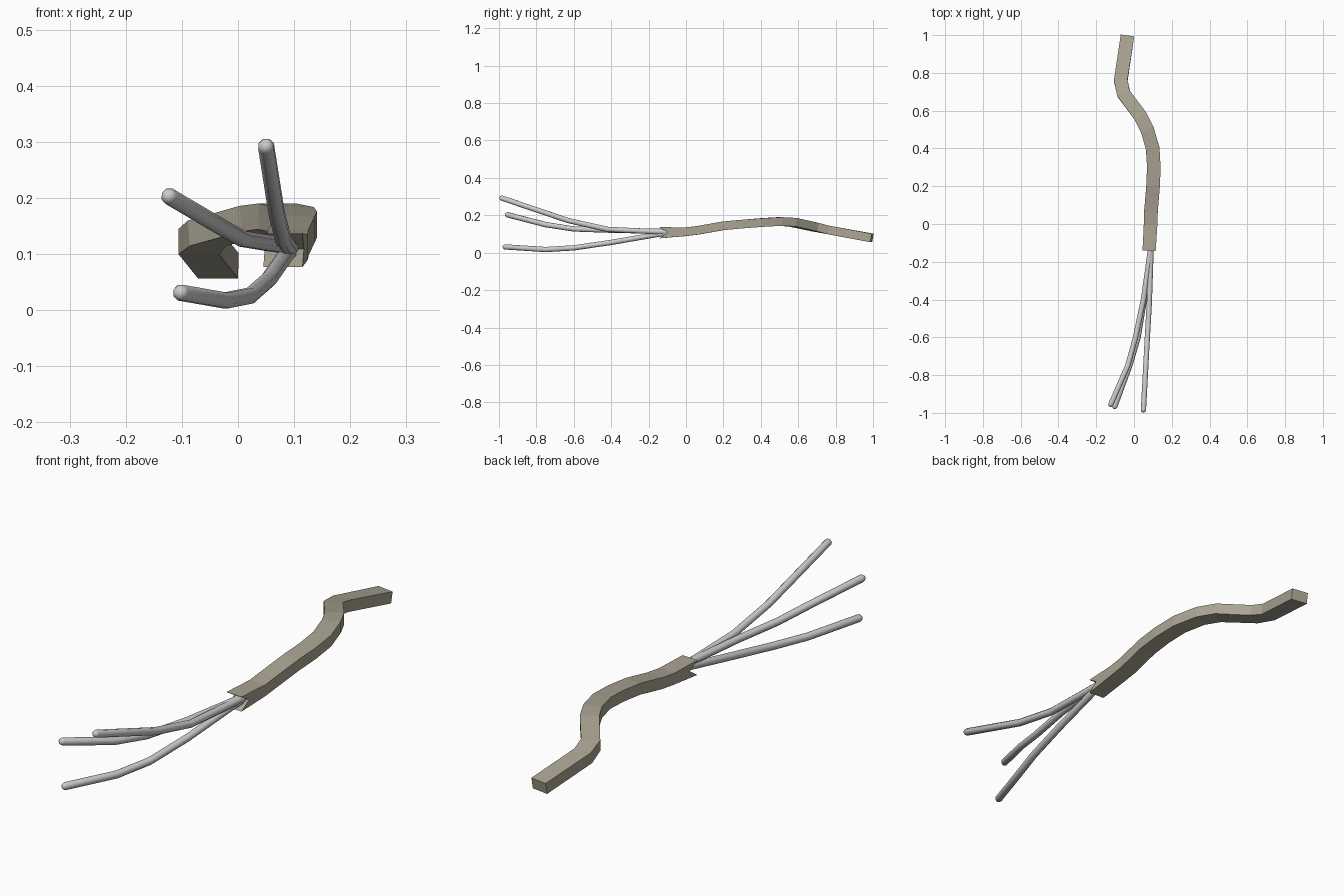
import bpy, bmesh, math
from mathutils import Vector

if "Cube" in bpy.data.objects:
    bpy.data.objects.remove(bpy.data.objects["Cube"])


def tangent(pts, i):
    a = pts[max(i - 1, 0)]
    b = pts[min(i + 1, len(pts) - 1)]
    c = pts[i]
    t = Vector((0, 0, 0))
    if a != c:
        t += (c - a).normalized()
    if b != c:
        t += (b - c).normalized()
    return t.normalized()


def sweep(name, pts, sections):
    """Loft closed sections (side, up, along) along a path; returns object."""
    pts = [Vector(p) for p in pts]
    bm = bmesh.new()
    rings = []
    for i, p in enumerate(pts):
        t = tangent(pts, i)
        side = t.cross(Vector((0, 0, 1))).normalized()
        up = side.cross(t)
        rings.append([bm.verts.new(p + side * s + up * u + t * a)
                      for s, u, a in sections[i]])
    n = len(rings[0])
    for r0, r1 in zip(rings, rings[1:]):
        for k in range(n):
            bm.faces.new((r0[k], r0[(k + 1) % n], r1[(k + 1) % n], r1[k]))
    if n == 6:  # sheath ends: two quads meeting on the middle line
        for r in (rings[0], rings[-1]):
            bm.faces.new((r[0], r[1], r[2], r[3]))
            bm.faces.new((r[3], r[4], r[5], r[0]))
    else:
        for r in (rings[0], rings[-1]):
            bm.faces.new(r)
    bmesh.ops.recalc_face_normals(bm, faces=bm.faces)
    me = bpy.data.meshes.new(name)
    bm.to_mesh(me)
    bm.free()
    ob = bpy.data.objects.new(name, me)
    bpy.context.collection.objects.link(ob)
    return ob


# Rectangular sheath with a V-notched front mouth
def box_section(w, h, notch=0.0):
    return [(w, 0, notch), (w, h, 0), (-w, h, 0),
            (-w, 0, notch), (-w, -h, 0), (w, -h, 0)]


path = [(0.08, -0.14, 0.107), (0.088, 0.0, 0.112), (0.09, 0.07, 0.121),
        (0.101, 0.2, 0.144), (0.105, 0.3, 0.153), (0.099, 0.4, 0.161),
        (0.07, 0.5, 0.167), (0.035, 0.57, 0.163), (-0.055, 0.69, 0.137),
        (-0.07, 0.76, 0.122), (-0.035, 0.994, 0.079)]
sections = [box_section(0.035, 0.03, 0.045)]
sections += [box_section(0.036, 0.023)] * (len(path) - 1)
sheath = sweep("cable_sheath", path, sections)
mat = bpy.data.materials.new("sheath_tan")
mat.diffuse_color = (0.40, 0.37, 0.29, 1)
mat.use_nodes = True
mat.node_tree.nodes["Principled BSDF"].inputs["Base Color"].default_value = mat.diffuse_color
sheath.data.materials.append(mat)


# Three bare wires with rounded tips
def circle(r, n=8):
    return [(r * math.cos((k + 0.5) * math.tau / n),
             r * math.sin((k + 0.5) * math.tau / n), 0) for k in range(n)]


wires = {
    "wire_upper": [(0.095, -0.06, 0.112), (0.09, -0.15, 0.112),
                   (0.081, -0.42, 0.125), (0.069, -0.63, 0.172),
                   (0.05, -0.985, 0.292)],
    "wire_middle": [(0.095, -0.06, 0.115), (0.085, -0.15, 0.115),
                    (0.05, -0.4, 0.12), (0.008, -0.6, 0.127),
                    (-0.033, -0.75, 0.15), (-0.123, -0.955, 0.203)],
    "wire_lower": [(0.095, -0.06, 0.108), (0.085, -0.15, 0.098),
                   (0.055, -0.4, 0.055), (0.022, -0.6, 0.026),
                   (-0.022, -0.75, 0.017), (-0.102, -0.967, 0.031)],
}
R = 0.015
for name, pts in wires.items():
    d = (Vector(pts[-1]) - Vector(pts[-2])).normalized()
    end = Vector(pts[-1])
    full = pts + [end + d * 0.007, end + d * 0.012]
    secs = [circle(R)] * len(pts) + [circle(R * 0.8), circle(R * 0.4)]
    ob = sweep(name, full, secs)
    bpy.ops.object.select_all(action='DESELECT')
    ob.select_set(True)
    bpy.context.view_layer.objects.active = ob
    bpy.ops.object.shade_smooth_by_angle(angle=math.radians(60))
